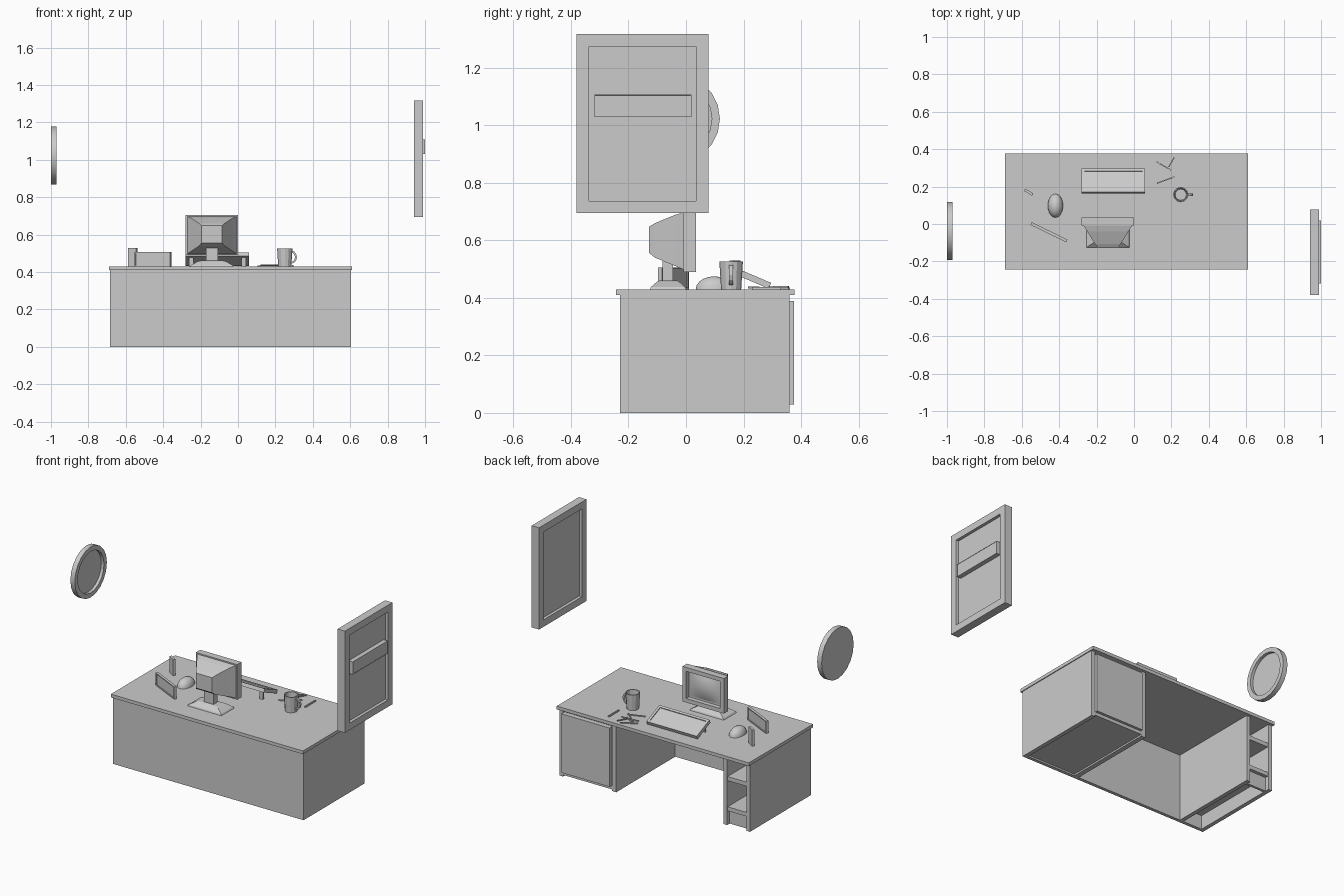
import bpy, bmesh, math
from mathutils import Matrix, Vector

if "Cube" in bpy.data.objects:
    bpy.data.objects.remove(bpy.data.objects["Cube"])

grey = bpy.data.materials.new("plain_grey")
grey.diffuse_color = (0.6, 0.6, 0.6, 1)
grey.use_nodes = True
grey.node_tree.nodes["Principled BSDF"].inputs["Base Color"].default_value = grey.diffuse_color


def finish(name, bm, smooth=None):
    bmesh.ops.recalc_face_normals(bm, faces=bm.faces)
    me = bpy.data.meshes.new(name)
    bm.to_mesh(me)
    bm.free()
    me.materials.append(grey)
    ob = bpy.data.objects.new(name, me)
    bpy.context.collection.objects.link(ob)
    if smooth:
        bpy.ops.object.select_all(action='DESELECT')
        ob.select_set(True)
        bpy.context.view_layer.objects.active = ob
        bpy.ops.object.shade_smooth_by_angle(angle=math.radians(smooth))
    return ob


def box(name, x, y, z, recess=(), margin=0.0, depth=0.0):
    """Box from ranges; each direction in recess gets a sunken panel."""
    bm = bmesh.new()
    size = Vector((x[1] - x[0], y[1] - y[0], z[1] - z[0]))
    mid = Vector((x[0] + x[1], y[0] + y[1], z[0] + z[1])) / 2
    bmesh.ops.create_cube(bm, size=1)
    for v in bm.verts:
        v.co = v.co * size + mid
    bm.normal_update()
    for d in recess:
        f = [f for f in bm.faces if f.normal.dot(Vector(d)) > 0.99][:1]
        bmesh.ops.inset_individual(bm, faces=f, thickness=margin)
        bmesh.ops.inset_individual(bm, faces=f, thickness=0.0005, depth=-depth)
    return finish(name, bm)


def turned_box(name, size, loc, rx=0, rz=0, **kw):
    sx, sy, sz = (s / 2 for s in size)
    ob = box(name, (-sx, sx), (-sy, sy), (-sz, sz), **kw)
    ob.data.transform(Matrix.Translation(loc) @ Matrix.Rotation(rz, 4, 'Z')
                      @ Matrix.Rotation(rx, 4, 'X'))
    return ob


def loft(name, rings, smooth=None):
    """Skin closed rings of points and cap both ends."""
    bm = bmesh.new()
    rows = [[bm.verts.new(p) for p in r] for r in rings]
    n = len(rows[0])
    for a, b in zip(rows, rows[1:]):
        for i in range(n):
            bm.faces.new((a[i], a[(i + 1) % n], b[(i + 1) % n], b[i]))
    bm.faces.new(rows[0])
    bm.faces.new(rows[-1])
    return finish(name, bm, smooth)


def circle(r, n):
    return [(r * math.cos(2 * math.pi * i / n), r * math.sin(2 * math.pi * i / n)) for i in range(n)]


# desk shell
box("desk_top", (-.69, .61), (-.243, .378), (.41, .43))
box("desk_front_panel", (-.685, .605), (-.23, -.21), (0, .41))
for name, a, b in (("left_side", -.685, -.66), ("shelf_side", -.53, -.505),
                   ("cabinet_side", .22, .25), ("right_side", .58, .605)):
    box(name, (a, b), (-.21, .36), (0, .41))

# open shelves and door cabinet
for name, z in (("middle_shelf", .27), ("bottom_shelf", .085)):
    box(name, (-.66, -.53), (-.21, .355), (z, z + .025))
box("shelf_kick_board", (-.66, -.53), (.32, .335), (0, .085))
box("cabinet_floor", (.25, .58), (-.21, .36), (.01, .03))
box("cabinet_door", (.255, .58), (.345, .376), (.03, .39))

# window on the right with one crossbar
box("window_frame", (.94, .99), (-.38, .078), (.695, 1.317),
    recess=((1, 0, 0), (-1, 0, 0)), margin=.06, depth=.018)
box("window_crossbar", (.968, 1.0), (-.319, .019), (1.03, 1.108),
    recess=((1, 0, 0),), margin=.004, depth=.001)

# round wall clock on the left, face sunk toward +x
loft("wall_clock", [[(x, -.037 + a, 1.023 + b) for a, b in circle(r, 20)]
                    for x, r in ((-1, .155), (-.97, .155), (-.97, .127), (-.988, .127))], 30)

# monitor: bezel, bulging screen, tapered back
box("monitor_bezel", (-.28, 0), (-.008, .034), (.49, .705),
    recess=((0, 1, 0),), margin=.035, depth=.026)


def rect(y, x0, x1, z0, z1):
    return [(x0, y, z0), (x1, y, z0), (x1, y, z1), (x0, y, z1)]


loft("monitor_back", [rect(-.006, -.272, -.008, .497, .698), rect(-.04, -.25, -.03, .512, .688),
                      rect(-.108, -.208, -.072, .54, .66), rect(-.128, -.195, -.085, .556, .648)])
bm = bmesh.new()
bmesh.ops.create_grid(bm, x_segments=8, y_segments=8, size=1)
for v in bm.verts:
    u, w = v.co.x, v.co.y
    v.co = (-.14 + .105 * u, .009 + .016 * (1 - u * u) * (1 - w * w), .5975 + .0725 * w)
finish("monitor_screen", bm, 60)

# monitor stand
box("monitor_neck", (-.172, -.108), (-.082, -.045), (.45, .56))


def flat_rect(z, x0, x1, y0, y1):
    return [(x0, y0, z), (x1, y0, z), (x1, y1, z), (x0, y1, z)]


loft("monitor_base", [flat_rect(.43, -.255, -.025, -.125, 0), flat_rect(.438, -.25, -.03, -.122, -.003),
                      flat_rect(.457, -.215, -.065, -.1, -.025), flat_rect(.461, -.2, -.08, -.092, -.032)])

# tilted keyboard with sunken key field and rear feet
turned_box("keyboard", (.34, .135, .022), (-.11, .23, .4685), rx=math.radians(-23),
           recess=((0, 0, 1),), margin=.02, depth=.005)
for i, x in enumerate((-.25, .03)):
    box(f"keyboard_foot_{i}", (x - .012, x + .012), (.18, .19), (.43, .48))

# mouse
bm = bmesh.new()
bmesh.ops.create_uvsphere(bm, u_segments=16, v_segments=10, radius=1)
bmesh.ops.bisect_plane(bm, geom=bm.verts[:] + bm.edges[:] + bm.faces[:], plane_co=(0, 0, 0),
                       plane_no=(0, 0, 1), clear_inner=True)
bmesh.ops.holes_fill(bm, edges=[e for e in bm.edges if e.is_boundary])
for v in bm.verts:
    v.co = (-.42 + .041 * v.co.x, .098 + .064 * v.co.y, .43 + .045 * v.co.z)
finish("mouse", bm, 40)

# mug and handle
loft("mug", [[(.25 + a, .157 + b, z) for a, b in circle(r, 12)]
             for z, r in ((.43, .035), (.527, .041), (.527, .035), (.438, .03))])
path = [math.radians(-90 + 180 * i / 6) for i in range(7)]
loft("mug_handle", [[(.284 + (.026 + a) * math.cos(t), .157 + b, .48 + (.03 + a) * math.sin(t))
                     for a, b in ((-.005, -.007), (.005, -.007), (.005, .007), (-.005, .007))]
                    for t in path])

# framed picture and standing handset
turned_box("picture_frame", (.212, .016, .076), (-.455, -.044, .468), rz=math.radians(-26),
           recess=((0, 1, 0), (0, -1, 0)), margin=.008, depth=.004)
turned_box("standing_handset", (.05, .014, .1), (-.563, .17, .48), rz=math.radians(-32))

# loose pencils and a pen
for i, (x, y, length, turn) in enumerate(((.15, .335, .1, 28), (.175, .29, .11, 5), (.18, .275, .11, -42),
                                          (.17, .235, .1, 20), (.16, .31, .09, -30), (.2, .33, .06, 60))):
    turned_box(f"pencil_{i}", (length, .006, .006), (x, y, .433 + .001 * i), rz=math.radians(turn))
turned_box("pen", (.1, .008, .008), (.292, .28, .434), rz=math.radians(90))
